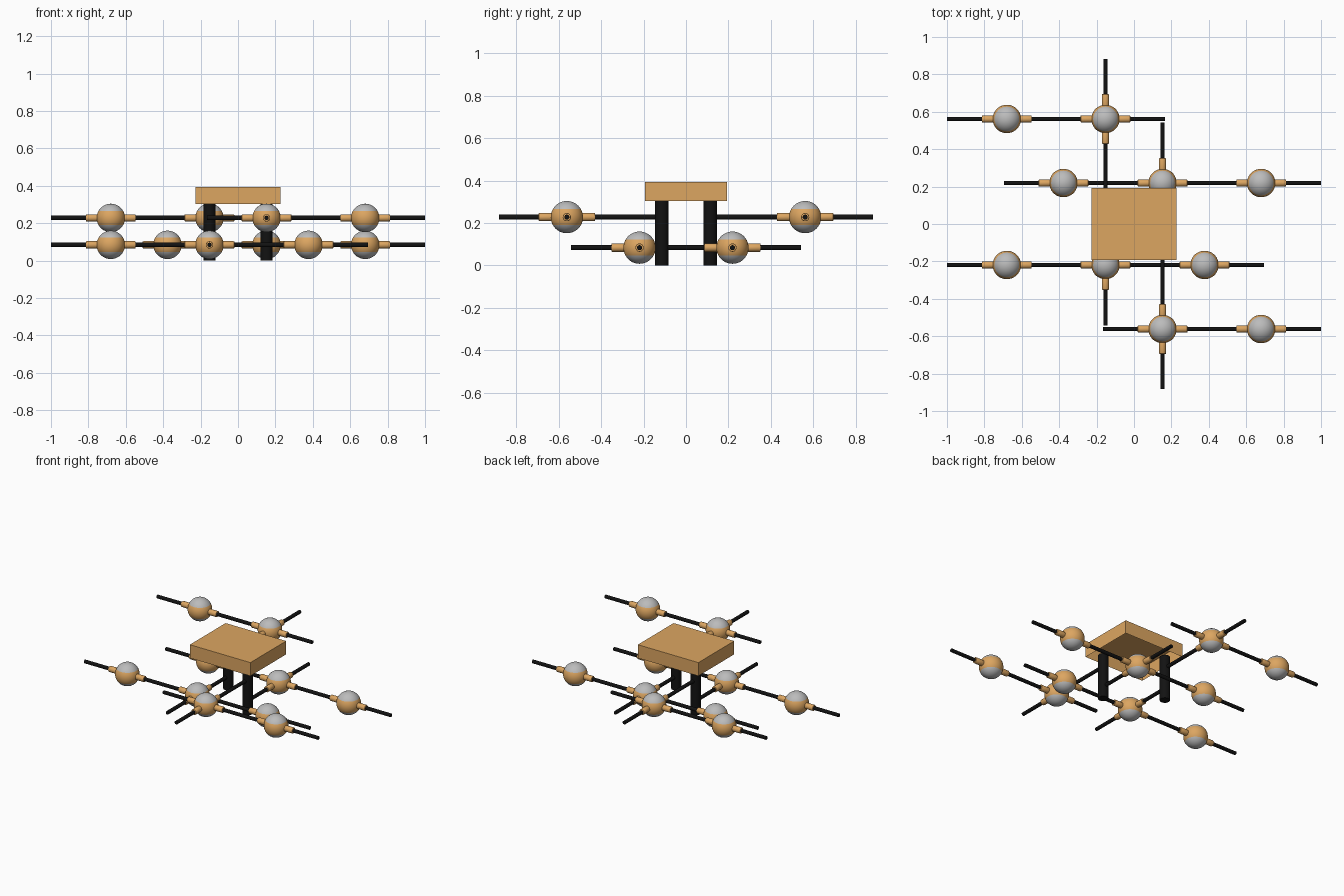
import bpy, bmesh, math
from mathutils import Vector

if "Cube" in bpy.data.objects:
    bpy.data.objects.remove(bpy.data.objects["Cube"])


def material(name, col):
    m = bpy.data.materials.new(name)
    m.diffuse_color = (*col, 1)
    m.use_nodes = True
    m.node_tree.nodes["Principled BSDF"].inputs["Base Color"].default_value = m.diffuse_color
    return m


BLACK = material("black_metal", (0.006, 0.006, 0.006))
BRASS = material("brass", (0.72, 0.38, 0.12))
GLASS = material("frosted_glass", (0.5, 0.5, 0.5))

X, Y, Z = Vector((1, 0, 0)), Vector((0, 1, 0)), Vector((0, 0, 1))


def finish(bm, name, mats):
    me = bpy.data.meshes.new(name)
    bm.to_mesh(me)
    bm.free()
    for m in mats:
        me.materials.append(m)
    ob = bpy.data.objects.new(name, me)
    bpy.context.collection.objects.link(ob)
    return ob


def smooth(ob):
    bpy.ops.object.select_all(action='DESELECT')
    ob.select_set(True)
    bpy.context.view_layer.objects.active = ob
    bpy.ops.object.shade_smooth_by_angle(angle=math.radians(35))


def tube(name, a, b, r, mat, sides=24, chamfer=0.0):
    """Capped cylinder between two points, optional chamfered ends."""
    a, b = Vector(a), Vector(b)
    bm = bmesh.new()
    bmesh.ops.create_cone(bm, cap_ends=True, segments=sides, radius1=r,
                          radius2=r, depth=(b - a).length)
    if chamfer:
        rims = [e for e in bm.edges if abs(e.verts[0].co.z - e.verts[1].co.z) < 1e-5]
        bmesh.ops.bevel(bm, geom=rims, offset=chamfer, segments=2,
                        affect='EDGES', profile=0.5)
    ob = finish(bm, name, [mat])
    ob.location = (a + b) / 2
    ob.rotation_euler = (b - a).to_track_quat('Z', 'Y').to_euler()
    smooth(ob)


def globe(name, c, axes):
    """Globe with a brass equator band and brass sockets along each axis."""
    r, band = 0.076, 0.038
    bm = bmesh.new()
    bmesh.ops.create_uvsphere(bm, u_segments=36, v_segments=24, radius=r)
    for f in bm.faces:
        f.material_index = int(abs(f.calc_center_median().z) < band)
    ob = finish(bm, name, [GLASS, BRASS])
    ob.location = c
    smooth(ob)
    for ax in axes:
        for d in (-1, 1):
            tube(name + "_socket", c + ax * d * 0.06, c + ax * d * 0.133,
                 0.0195, BRASS, chamfer=0.004)


HI, LO = 0.228, 0.084      # heights of the two arm levels
PX, PY = 0.1525, 0.1145    # post position
YO, YI = 0.5615, 0.219     # outer and inner cross-arm offsets
ROD = 0.0118

# Each half is the other one turned 180 degrees about z
for s, side in ((1, "back"), (-1, "front")):
    def P(x, y, z):
        return Vector((s * x, s * y, z))

    # vertical post
    tube(side + "_post", P(-PX, PY, 0), P(-PX, PY, 0.306), 0.032, BLACK, 32)
    # arms reaching out from the posts
    tube(side + "_upper_arm", P(-PX, PY, HI), P(-PX, 0.8825, HI), ROD, BLACK)
    tube(side + "_lower_arm", P(PX, -PY, LO), P(PX, 0.5425, LO), ROD, BLACK)
    # long cross arms
    tube(side + "_outer_cross_arm", P(-1, YO, HI), P(0.167, YO, HI), ROD, BLACK)
    tube(side + "_inner_cross_arm", P(-0.695, YI, LO), P(1, YI, LO), ROD, BLACK)
    # globes
    for x, y, z, axes in ((-0.68, YO, HI, [X]), (-PX, YO, HI, [X, Y]),
                          (-0.377, YI, LO, [X]), (PX, YI, LO, [X, Y]),
                          (0.68, YI, LO, [X])):
        globe(side + "_globe", P(x, y, z), axes)

# Ceiling canopy: box open underneath
bm = bmesh.new()
bmesh.ops.create_cube(bm, size=1)
bmesh.ops.delete(bm, geom=[f for f in bm.faces if f.normal.z < -0.5], context='FACES')
bmesh.ops.scale(bm, verts=bm.verts, vec=(0.456, 0.385, 0.091))
bmesh.ops.translate(bm, verts=bm.verts, vec=(0, 0, 0.3485))
finish(bm, "canopy", [BRASS])
